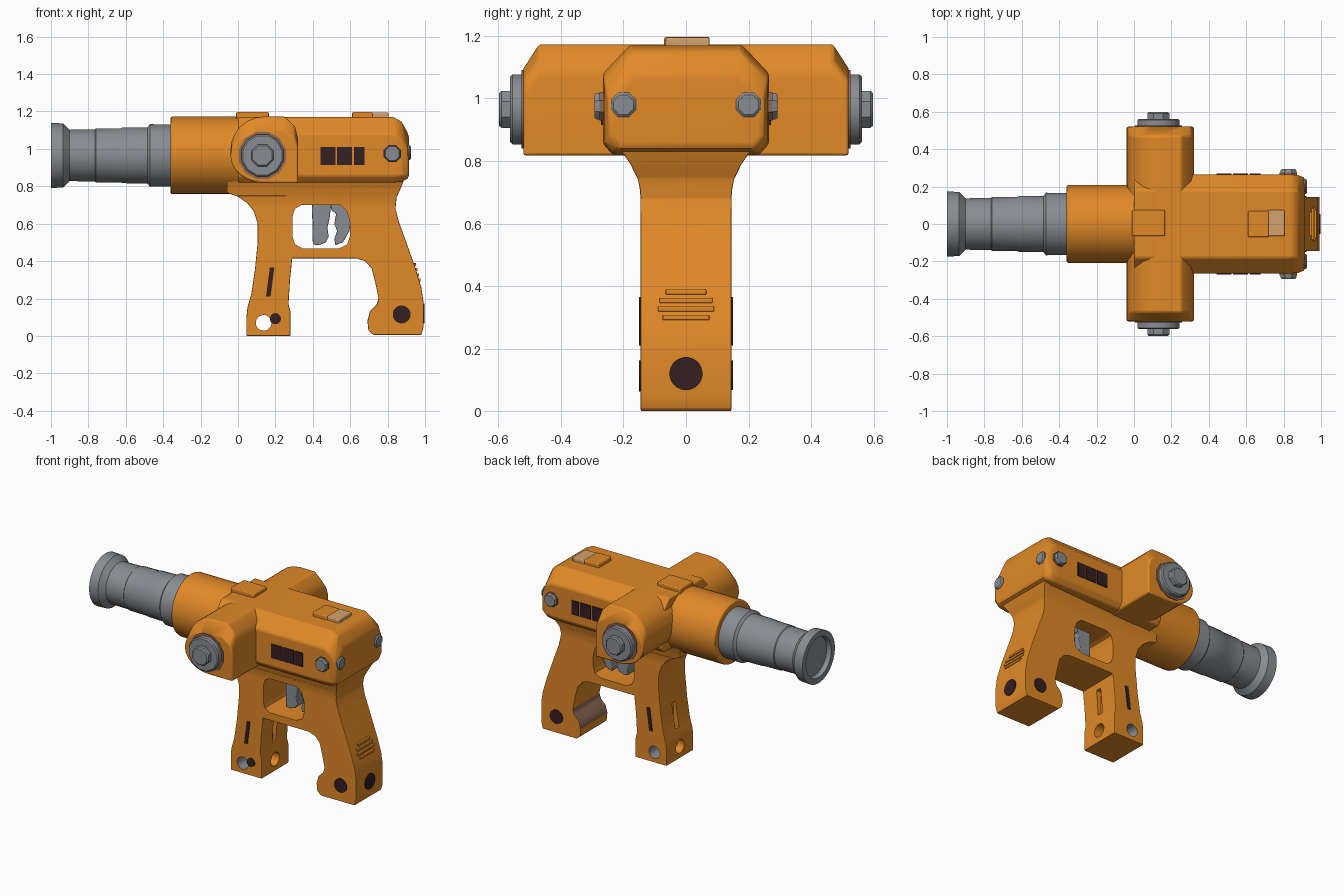
import bpy, bmesh, math
from mathutils import Vector

if "Cube" in bpy.data.objects:
    bpy.data.objects.remove(bpy.data.objects["Cube"])


def material(name, r, g, b):
    m = bpy.data.materials.new(name)
    m.diffuse_color = (r, g, b, 1)
    m.use_nodes = True
    m.node_tree.nodes["Principled BSDF"].inputs["Base Color"].default_value = m.diffuse_color
    return m


ORANGE = material("orange", 0.75, 0.25, 0.02)
GREY = material("grey metal", 0.25, 0.265, 0.285)
DARK = material("dark brown", 0.035, 0.014, 0.016)
TAN = material("tan", 0.66, 0.36, 0.15)
BROWN = material("worn brown", 0.27, 0.14, 0.09)


def smooth(me):
    me.shade_smooth()
    me.set_sharp_from_angle(angle=math.radians(35))


def loft(name, rings, mat, bevel=0.0, slices=None, shape=None):
    """Skin a list of equal-length point rings and cap both ends."""
    bm = bmesh.new()
    vs = [[bm.verts.new(p) for p in ring] for ring in rings]
    n = len(vs[0])
    for a, b in zip(vs, vs[1:]):
        for i in range(n):
            j = (i + 1) % n
            bm.faces.new((a[i], a[j], b[j], b[i]))
    bm.faces.new(vs[0][::-1])
    bm.faces.new(vs[-1])
    for z in slices or []:
        bmesh.ops.bisect_plane(bm, geom=bm.verts[:] + bm.edges[:] + bm.faces[:],
                               plane_co=(0, 0, z), plane_no=(0, 0, 1))
    if shape:
        for v in bm.verts:
            shape(v.co)
    bmesh.ops.recalc_face_normals(bm, faces=bm.faces[:])
    me = bpy.data.meshes.new(name)
    bm.to_mesh(me)
    bm.free()
    me.materials.append(mat)
    smooth(me)
    ob = bpy.data.objects.new(name, me)
    bpy.context.collection.objects.link(ob)
    if bevel:
        m = ob.modifiers.new("soft_edges", 'BEVEL')
        m.width, m.segments = bevel, 2
        m.limit_method, m.angle_limit = 'ANGLE', math.radians(38)
        ob.modifiers.new("even_shading", 'WEIGHTED_NORMAL').keep_sharp = True
    return ob


def circle(axis, at, c, r, n):
    """Ring round an axis; c holds the two remaining coordinates in order."""
    pts = []
    for i in range(n):
        t = 2 * math.pi * (i + 0.5) / n
        p = [c[0] + r * math.cos(t), c[1] + r * math.sin(t)]
        p.insert("xyz".index(axis), at)
        pts.append(Vector(p))
    return pts


def lathe(name, axis, c, profile, n, mat, bevel=0.0):
    return loft(name, [circle(axis, a, c, r, n) for a, r in profile], mat, bevel)


def slab(name, outline, y0, y1, mat, bevel=0.0, **kw):
    """Extrude an x-z outline along y."""
    return loft(name, [[(x, y, z) for x, z in outline] for y in (y0, y1)], mat, bevel, **kw)


def box(name, x0, x1, y0, y1, z0, z1, mat, bevel=0.0):
    return slab(name, [(x0, z0), (x1, z0), (x1, z1), (x0, z1)], y0, y1, mat, bevel)


# Barrel with stepped tube and recessed muzzle
AX = (0, 0.965)
lathe("barrel", 'x', AX, [(-0.3, .165), (-0.47, .168), (-0.485, .151), (-0.62, .149), (-0.625, .146),
      (-0.76, .144), (-0.765, .14), (-0.9, .138), (-0.935, .172), (-1, .175), (-1, .137),
      (-0.97, .13)], 32, GREY)
lathe("barrel_sleeve", 'x', AX, [(-0.36, .208), (0.1, .208)], 40, ORANGE, 0.008)


# Main body: chamfered section, pulled in at the rear
def section(x, w, t, b):
    half = [(w * 0.68, t), (w, t - 0.09), (w, b + 0.035), (w - 0.03, b)]
    return [(x, y, z) for y, z in half] + [(x, -y, z) for y, z in half[::-1]]


loft("main_body", [section(0.0, .265, 1.17, .82), section(0.83, .265, 1.17, .82),
                   section(0.875, .262, 1.145, .825), section(0.905, .25, 1.09, .84),
                   section(0.915, .24, 1.06, .86)], ORANGE, 0.008)

# Cross body: round towards the barrel, square towards the rear
cross = [(0.14 + 0.18 * math.cos(t), 0.995 + 0.178 * math.sin(t))
         for t in [math.radians(90 + 15 * i) for i in range(13)]]
cross += [(0.32, 0.817), (0.32, 1.06), (0.305, 1.12), (0.25, 1.173)]


def cross_ring(y, k):
    return [(x, y, 0.82 + (z - 0.82) * k) for x, z in cross]


loft("cross_body", [cross_ring(-.52, .78), cross_ring(-.47, 1), cross_ring(.47, 1),
                    cross_ring(.52, .78)], ORANGE, 0.008)

# Twin grip with trigger opening and strap holes
grip_outline = [(-0.06, .84), (-0.06, .765), (0.0, .745), (0.05, .71), (0.085, .665), (0.105, .6),
                (0.105, .5), (0.09, .35), (0.07, .22), (0.05, .15), (0.045, .1), (0.045, 0),
                (0.28, 0), (0.28, .13), (0.27, .17), (0.278, .3), (0.29, .415), (0.63, .415),
                (0.68, .4), (0.715, .36), (0.735, .28), (0.752, .2), (0.74, .165), (0.705, .13),
                (0.692, .08), (0.697, .03), (0.725, 0.005), (0.98, 0.005), (0.992, .05), (0.992, .18),
                (0.98, .26), (0.95, .36), (0.9, .5), (0.86, .61), (0.842, .68), (0.848, .74),
                (0.87, .79), (0.89, .84)]


def flare(co):
    """Widen the top of the grip into the body, less so under the sleeve."""
    if co.z > 0.68:
        amount = 0.37 * min(1, max(0.1, (co.x + 0.06) / 0.14))
        co.y *= 1 + amount * ((co.z - 0.68) / 0.14) ** 2


grip = slab("grip", grip_outline, -0.145, 0.145, ORANGE, 0.012,
            slices=[0.68, 0.715, 0.75, 0.785, 0.82], shape=flare)
grip.modifiers.remove(grip.modifiers["even_shading"])

opening = [(0.34, .7), (0.305, .68), (0.292, .64), (0.292, .53), (0.305, .49), (0.345, .468),
           (0.54, .468), (0.585, .49), (0.6, .54), (0.597, .62), (0.58, .67), (0.545, .7)]
cutters = [slab("trigger_opening_cutter", opening, -0.4, 0.4, ORANGE),
           lathe("side_hole_cutter", 'y', (0.137, 0.07), [(-.3, .042), (.3, .042)], 20, ORANGE),
           lathe("strap_hole_cutter", 'x', (0, 0.08), [(-.1, .045), (.4, .045)], 20, ORANGE),
           box("front_slot_cutter", 0.0, 0.11, -0.02, 0.02, 0.2, 0.37, ORANGE),
           box("rear_slot_cutter", 0.25, 0.32, -0.02, 0.02, 0.2, 0.37, ORANGE)]
for c in cutters:
    m = grip.modifiers.new(c.name, 'BOOLEAN')
    m.operation, m.solver, m.object = 'DIFFERENCE', 'EXACT', c

# Bake the cuts, then colour the side hole and the worn hook by position
bpy.context.view_layer.update()
baked = bpy.data.meshes.new_from_object(grip.evaluated_get(bpy.context.evaluated_depsgraph_get()))
grip.modifiers.clear()
grip.data = baked
for c in cutters:
    bpy.data.objects.remove(c)
baked.materials.clear()
for mat in (ORANGE, GREY, BROWN):
    baked.materials.append(mat)
for p in baked.polygons:
    x, y, z = p.center
    p.material_index = 0
    if abs(math.hypot(x - 0.137, z - 0.07) - 0.042) < 0.003 and abs(p.normal.y) < 0.1:
        p.material_index = 1
    elif 0.68 < x < 0.75 and 0.1 < z < 0.19 and p.normal.x < -0.3:
        p.material_index = 2
smooth(baked)
grip.modifiers.new("even_shading", 'WEIGHTED_NORMAL').keep_sharp = True

# Trigger: straight blade and curved guard behind it
slab("trigger_blade", [(0.395, .72), (0.4, .49), (0.43, .485), (0.47, .5), (0.485, .53),
                       (0.478, .58), (0.49, .63), (0.5, .72)], -0.055, 0.055, GREY, 0.004)
slab("trigger_curve", [(0.49, .72), (0.5, .67), (0.525, .655), (0.515, .6), (0.53, .56), (0.515, .52),
                       (0.52, .485), (0.56, .5), (0.595, .56), (0.605, .62), (0.58, .72)],
     -0.055, 0.055, GREY, 0.004)

# Top plates
box("front_top_plate", -0.01, 0.165, -0.065, 0.075, 1.15, 1.197, ORANGE, 0.006)
box("rear_top_plate", 0.61, 0.72, -0.07, 0.07, 1.15, 1.197, ORANGE, 0.006)
box("rear_top_plate_tip", 0.715, 0.805, -0.065, 0.075, 1.15, 1.195, TAN, 0.006)

for s, side in ((-1, "right"), (1, "left")):
    # Arm end caps
    c = (0.13, 0.965)
    lathe(side + "_cap_washer", 'y', c, [(s * .5, .13), (s * .526, .13)], 12, BROWN)
    lathe(side + "_cap_flange", 'y', c, [(s * .5, .116), (s * .555, .116), (s * .562, .108)], 12, GREY)
    lathe(side + "_cap_bolt", 'y', c, [(s * .55, .064), (s * .59, .064), (s * .598, .056)], 8, GREY)
    # Small bolts on the side and rear, on worn bases
    lathe(side + "_side_bolt_base", 'y', (0.825, 0.975), [(s * .25, .05), (s * .276, .05)], 8, BROWN)
    lathe(side + "_side_bolt", 'y', (0.825, 0.975), [(s * .25, .046), (s * .285, .046), (s * .293, .04)],
          8, GREY)
    lathe(side + "_rear_bolt", 'x', (s * 0.2, 0.98), [(0.88, .043), (0.918, .043), (0.926, .034)],
          8, GREY)
    # Dark side panels
    for i, w in enumerate((0.08, 0.08, 0.055)):
        x = 0.44 + 0.09 * i
        box(f"{side}_side_panel_{i + 1}", x, x + w, s * .262, s * .271, 0.915, 1.01, DARK)
    # Dark marks on the grips
    lathe(side + "_rear_grip_dot", 'y', (0.875, 0.115), [(s * .142, .048), (s * .15, .048)], 20, DARK)
    slab(side + "_front_grip_slot", [(0.15, .21), (0.174, .21), (0.194, .365), (0.17, .365)],
         s * .142, s * .15, DARK)

# Dot beside the strap hole, rear grip dot and thumb ridges
lathe("front_grip_dot", 'y', (0.2, 0.092), [(-.142, .03), (-.15, .03)], 16, DARK)
lathe("back_dot", 'x', (0, 0.12), [(0.99, .053), (0.998, .053)], 24, DARK)
for i, w in enumerate((0.075, 0.09, 0.085, 0.065)):
    z = 0.3 + 0.027 * i
    x = 0.98 - (z - 0.26) * 0.3
    box(f"thumb_ridge_{i + 1}", x - 0.03, x + 0.009, -w, w, z - 0.008, z + 0.008, ORANGE, 0.003)
